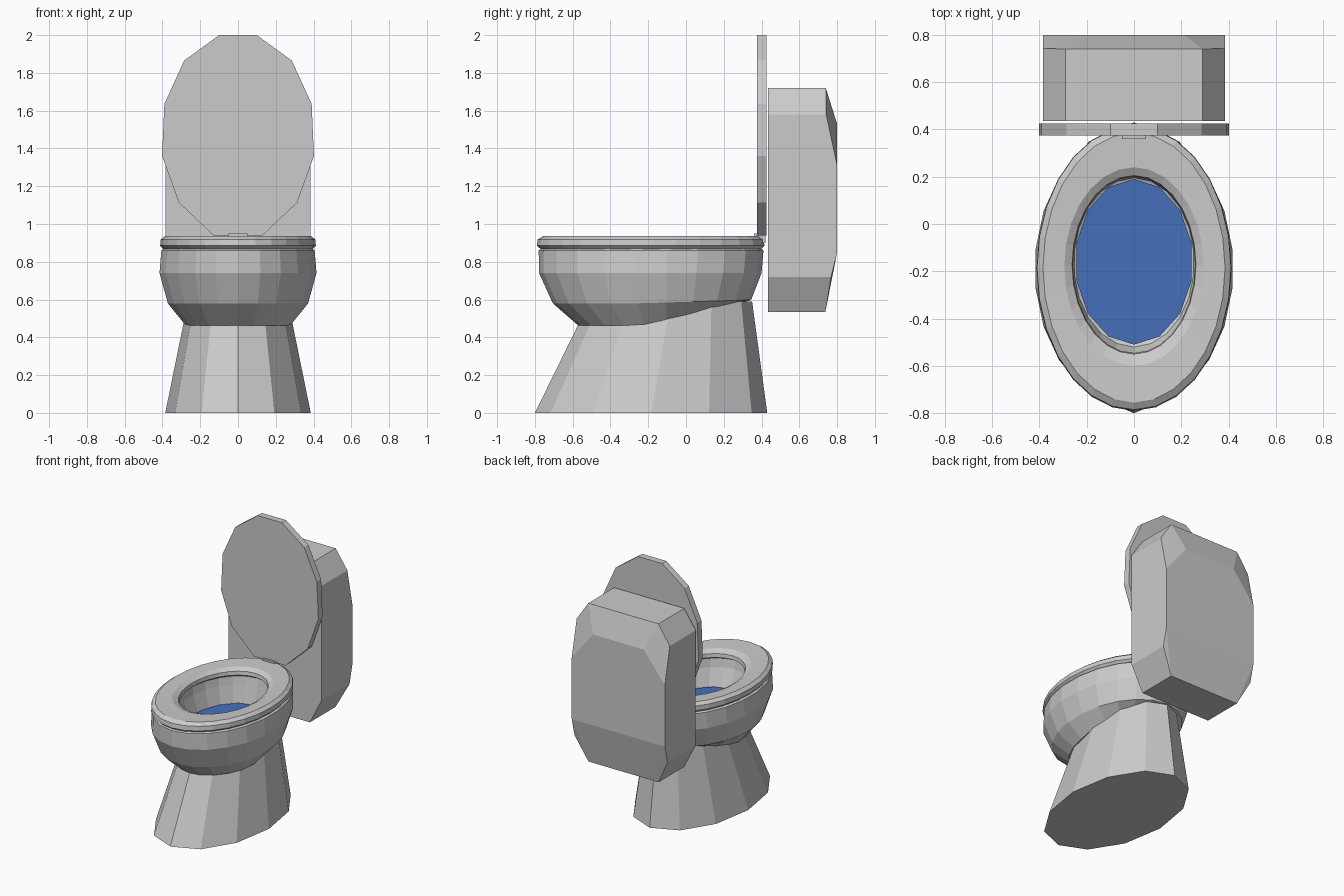
import bpy, bmesh
from math import sin, cos, tau

if "Cube" in bpy.data.objects:
    bpy.data.objects.remove(bpy.data.objects["Cube"])


def finish(bm, name, color=None):
    bmesh.ops.recalc_face_normals(bm, faces=bm.faces)
    me = bpy.data.meshes.new(name)
    bm.to_mesh(me)
    bm.free()
    ob = bpy.data.objects.new(name, me)
    bpy.context.collection.objects.link(ob)
    if color:
        mat = bpy.data.materials.new(name)
        mat.diffuse_color = color
        mat.use_nodes = True
        mat.node_tree.nodes["Principled BSDF"].inputs["Base Color"].default_value = mat.diffuse_color
        me.materials.append(mat)
    return ob


def loft(name, rings, n, closed=False, lift=None, color=None):
    """Skin elliptical rings (half width, front y, back y, z)."""
    bm = bmesh.new()
    loops = []
    for i, (rx, y0, y1, z) in enumerate(rings):
        loop = []
        for k in range(n):
            a = tau * k / n
            x, y = rx * sin(a), (y0 + y1) / 2 - (y1 - y0) / 2 * cos(a)
            dz = lift[i] * max(0, y + 0.25) if lift else 0
            loop.append(bm.verts.new((x, y, z + dz)))
        loops.append(loop)
    pairs = list(zip(loops, loops[1:]))
    if closed:
        pairs.append((loops[-1], loops[0]))
    else:
        bm.faces.new(loops[0])
        if len(loops) > 1:
            bm.faces.new(loops[-1])
    for a, b in pairs:
        for k in range(n):
            j = (k + 1) % n
            bm.faces.new((a[k], a[j], b[j], b[k]))
    return finish(bm, name, color)


def hull(name, half):
    """Convex solid from points mirrored in x."""
    bm = bmesh.new()
    for x, y, z in half:
        for s in (-1, 1):
            bm.verts.new((s * x, y, z))
    bmesh.ops.convex_hull(bm, input=bm.verts)
    bmesh.ops.dissolve_limit(bm, angle_limit=0.02, verts=bm.verts, edges=bm.edges)
    return finish(bm, name)


# Tapered twelve-sided foot
loft("pedestal", [(0.385, -0.80, 0.43, 0), (0.265, -0.51, 0.35, 0.59)], 12)

# Bowl: outside from the underside up, over the rim, then down the inside
loft("bowl", [
    (0.285, -0.57, 0.25, 0.462),
    (0.375, -0.705, 0.345, 0.58),
    (0.42, -0.778, 0.40, 0.74),
    (0.41, -0.78, 0.41, 0.86),
    (0.395, -0.765, 0.395, 0.87),
    (0.30, -0.59, 0.24, 0.87),
    (0.29, -0.575, 0.225, 0.80),
    (0.255, -0.52, 0.195, 0.67),
    (0.16, -0.38, 0.06, 0.61),
], 22, lift=[0.22, 0.03, 0, 0, 0, 0, 0, 0, 0])

# Water surface
loft("water", [(0.25, -0.51, 0.19, 0.68)], 14, color=(0.06, 0.16, 0.50, 1))

# Rounded seat ring
loft("seat", [
    (0.395, -0.77, 0.40, 0.868),
    (0.412, -0.79, 0.415, 0.885),
    (0.410, -0.785, 0.412, 0.918),
    (0.385, -0.755, 0.385, 0.937),
    (0.295, -0.60, 0.24, 0.932),
    (0.262, -0.55, 0.205, 0.912),
    (0.258, -0.545, 0.20, 0.885),
    (0.28, -0.575, 0.225, 0.868),
], 28, closed=True)

# Raised lid, an upright twelve-sided plate
outline = [(0.10, 2.0), (0.285, 1.865), (0.39, 1.635),
           (0.402, 1.36), (0.313, 1.113), (0.13, 0.94)]
hull("lid", [(x, y, z) for x, z in outline for y in (0.375, 0.425)])

# Small hinge under the lid
hull("hinge", [(0.05, y, z) for y in (0.36, 0.42) for z in (0.90, 0.95)])

# Tank: front octagon, chamfer edge, back face
section = [(0.29, 1.72), (0.385, 1.58), (0.385, 0.72), (0.29, 0.535)]
depth = [0.74, 0.742, 0.768, 0.738]
tank = [(x, 0.435, z) for x, z in section]
tank += [(x, y, z) for (x, z), y in zip(section, depth)]
tank += [(0.21, 0.80, 1.53), (0.385, 0.80, 1.31), (0.385, 0.80, 0.85)]
hull("tank", tank)
